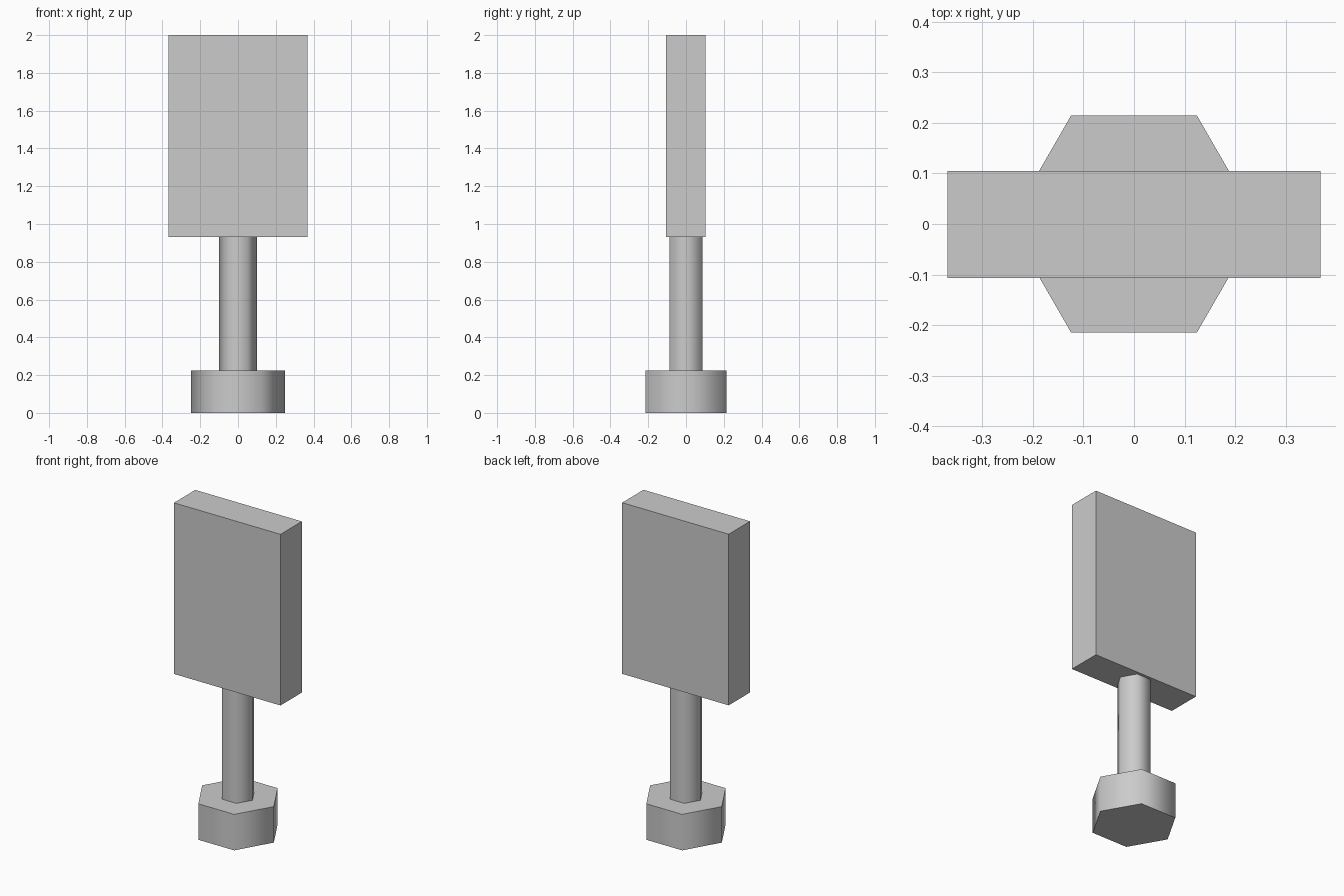
import bpy
import math

old = bpy.data.objects.get("Cube")
if old:
    bpy.data.objects.remove(old, do_unlink=True)

GREY = (0.6, 0.6, 0.6, 1.0)
grey = bpy.data.materials.new("plain_grey")
grey.use_nodes = True
grey.diffuse_color = GREY
grey.node_tree.nodes["Principled BSDF"].inputs["Base Color"].default_value = GREY


def hex_prism(name, radius, bottom, top):
    """Six-sided post with corners on the x axis and softly shaded sides."""
    bpy.ops.mesh.primitive_cylinder_add(
        vertices=6, radius=radius, depth=top - bottom,
        location=(0, 0, (bottom + top) / 2), rotation=(0, 0, math.pi / 6))
    obj = bpy.context.object
    obj.name = name
    bpy.ops.object.transform_apply(location=False, rotation=True, scale=True)
    bpy.ops.object.shade_smooth_by_angle(angle=math.radians(70))
    obj.data.materials.append(grey)


# Foot and post
hex_prism("base", 0.248, 0.0, 0.225)
hex_prism("post", 0.1, 0.225, 0.93)

# Upright slab on top of the post
bpy.ops.mesh.primitive_cube_add(size=1, location=(0, -0.001, 1.465))
panel = bpy.context.object
panel.name = "panel"
panel.scale = (0.737, 0.211, 1.07)
bpy.ops.object.transform_apply(location=False, rotation=False, scale=True)
panel.data.materials.append(grey)
